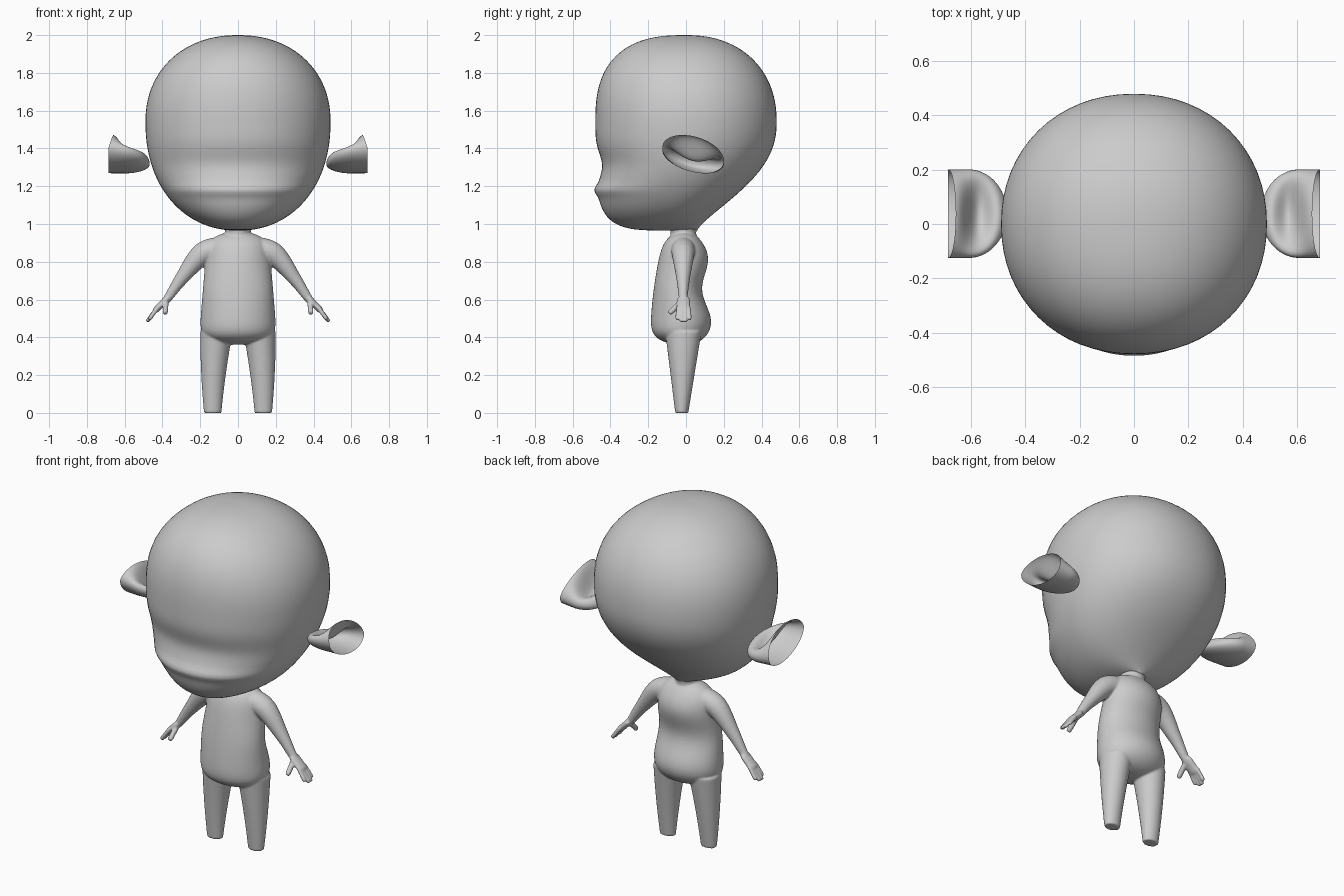
import bpy, bmesh
from math import sin, cos, pi, exp, copysign
from mathutils import Vector

if "Cube" in bpy.data.objects:
    bpy.data.objects.remove(bpy.data.objects["Cube"])

GREY = (0.6, 0.6, 0.6, 1)
clay = bpy.data.materials.new("clay_grey")
clay.use_nodes = True
clay.diffuse_color = GREY
clay.node_tree.nodes["Principled BSDF"].inputs["Base Color"].default_value = GREY


def mirrored(ring, side):
    return [Vector((side * p.x, p.y, p.z)) for p in ring]


def angles(count):
    return [2 * pi * k / count for k in range(count)]


def loft(bm, rings, cap_end=True):
    """Skin a stack of rings, closing the first and optionally the last."""
    loops = [[bm.verts.new(point) for point in ring] for ring in rings]
    for low, high in zip(loops, loops[1:]):
        for i in range(len(low)):
            bm.faces.new((low[i - 1], low[i], high[i], high[i - 1]))
    bm.faces.new(loops[0])
    if cap_end:
        bm.faces.new(loops[-1])


def oval(z, half, front, back, middle, power=2, x=0):
    """Horizontal ring whose front and back halves have their own depths."""
    ring = []
    for a in angles(64):
        across = copysign(abs(cos(a)) ** (2 / power), cos(a))
        along = copysign(abs(sin(a)) ** (2 / power), sin(a))
        depth = back - middle if along > 0 else middle - front
        ring.append(Vector((x + half * across, middle + depth * along, z)))
    return ring


def bulge(t, power):
    """Superellipse: full at the middle, closing as t reaches one."""
    return max(0, 1 - abs(t) ** power) ** (1 / power)


def bump(z, centre, spread):
    return exp(-((z - centre) / spread) ** 2)


def refine(points, steps):
    """Catmull-Rom curve through path points."""
    curve = []
    last = len(points) - 1
    for i in range(last):
        a, b, c, d = (points[min(max(i + k, 0), last)] for k in (-1, 0, 1, 2))
        for s in range(steps):
            t = s / steps
            curve.append(b + ((c - a) * t + (2 * a - 5 * b + 4 * c - d) * t ** 2
                              + (3 * b - a - 3 * c + d) * t ** 3) / 2)
    return curve + [points[last]]


def tube(bm, path, radii, side, depth=1):
    """Round tube along a path; depth widens it from front to back."""
    rings = []
    for i, (point, radius) in enumerate(zip(path, radii)):
        ahead = path[min(i + 1, len(path) - 1)] - path[max(i - 1, 0)]
        up = Vector((0, 1, 0)).cross(ahead).normalized()
        out = ahead.normalized().cross(up)
        ring = [point + radius * (out * depth * cos(a) + up * sin(a)) for a in angles(20)]
        rings.append(mirrored(ring, side))
    loft(bm, rings)


def capsule(bm, start, end, radius, side, depth=1):
    """Straight tube with rounded ends, for palms and fingers."""
    steps = [-cos(pi * k / 16) for k in range(1, 16)]
    path = [start.lerp(end, (s + 1) / 2) for s in steps]
    tube(bm, path, [radius * bulge(s, 6) for s in steps], side, depth)


def finish(bm, name):
    bmesh.ops.recalc_face_normals(bm, faces=bm.faces)
    mesh = bpy.data.meshes.new(name)
    bm.to_mesh(mesh)
    bm.free()
    mesh.materials.append(clay)
    for face in mesh.polygons:
        face.use_smooth = True
    part = bpy.data.objects.new(name, mesh)
    bpy.context.collection.objects.link(part)
    return part


# Head: round skull above the widest line, muzzle and sloping nape below it
WIDEST, SKULL, JAW, RADIUS = 1.54, 0.46, 0.575, 0.48
rings = []
for k in range(2, 80):
    level = -cos(pi * k / 80)
    if level > 0:
        z = WIDEST + SKULL * level
        front = RADIUS * bulge(level, 2.6)
        back = RADIUS * bulge(level, 2.2)
        middle = 0
    else:
        z = WIDEST + JAW * level
        front = RADIUS * bulge(level, 5)
        back = 0.06 + (RADIUS - 0.06) * (1 - abs(level) ** 2.3) ** 1.4
        middle = -0.13 * level ** 2
    front += 0.02 * bump(z, 1.18, 0.03) - 0.035 * bump(z, 1.31, 0.09)
    rings.append(oval(z, 0.49 * bulge(level, 2.15), -front, back, middle, 2.1))
bm = bmesh.new()
loft(bm, rings)
finish(bm, "head")

# Torso: belly in front, seat and shoulder blades behind
bm = bmesh.new()
rings = []
for k in range(1, 40):
    t = (1 - cos(pi * k / 40)) / 2
    close = (1 - abs(2 * t - 1) ** 8) ** 0.5
    front = -(0.19 - 0.08 * t * t) * close
    back = (0.12 - 0.03 * t + 0.02 * cos(11 * (t - 0.2))) * close
    rings.append(oval(0.36 + 0.6 * t, (0.21 - 0.05 * t) * close, front, back, (front + back) / 2))
loft(bm, rings)

# Neck: slim in the middle, flaring into the head and shoulders
rings = []
for k in range(13):
    z = 0.9 + k / 100
    half = 0.066 + 6 * (z - 0.95) ** 2
    rings.append(oval(z, half, -0.015 - half, half - 0.012, -0.015))
loft(bm, rings)

# Legs, arms and hands on both sides
ARM = [Vector((x, -0.015, z)) for x, z in
       ((0.08, 0.87), (0.19, 0.84), (0.3, 0.71), (0.37, 0.61), (0.4, 0.58))]
ARM_RADII = [Vector((r, 0)) for r in (0.065, 0.06, 0.036, 0.023, 0.018)]
for side in (1, -1):
    rings = []
    for k in range(21):
        t = k / 20
        front, back = -0.057 - 0.053 * t, 0.012 + 0.07 * t
        ring = oval(0.43 * t, 0.046 + 0.04 * t, front, back, (front + back) / 2,
                    x=0.134 - 0.02 * t * t)
        rings.append(mirrored(ring, side))
    loft(bm, rings)
    tube(bm, refine(ARM, 6), [r.x for r in refine(ARM_RADII, 6)], side)
    wrist, knuckles = Vector((0.37, -0.013, 0.61)), Vector((0.44, -0.013, 0.54))
    capsule(bm, wrist, knuckles, 0.018, side, depth=2)
    for k in (-1.5, -0.5, 0.5, 1.5):
        root = knuckles + Vector((-0.02, 0.018 * k, 0.025))
        tip = knuckles + Vector((0.045 - 0.006 * k * k, 0.022 * k, 0.006 * k * k - 0.06))
        capsule(bm, root, tip, 0.0115, side)
    capsule(bm, wrist + Vector((0.01, 0, -0.01)), Vector((0.386, -0.09, 0.525)), 0.015, side)

body = finish(bm, "body")
skin = body.modifiers.new("fuse", 'REMESH')
skin.mode = 'VOXEL'
skin.voxel_size = 0.006
skin.use_smooth_shade = True
soften = body.modifiers.new("soften", 'SMOOTH')
soften.factor = 0.5
soften.iterations = 5

# Ears: cups rounded towards the head, hollow on top, open at the outer end
for side, name in ((1, "left_ear"), (-1, "right_ear")):
    rings = []
    for k in range(1, 31):
        t = (k / 30) ** 1.5
        grow = bulge(1 - min(t / 0.65, 1), 2)
        low, high = 1.315 - 0.04 * grow, 1.32 + 0.07 * grow + 0.075 * t
        ring = []
        for a in angles(48):
            roof = max(sin(a), 0)
            z = (low + high) / 2 + (high - low) / 2 * sin(a)
            z -= 0.09 * sin(pi * t) ** 3 * roof ** 3 + 0.035 * grow * cos(a)
            x = 0.468 + 0.217 * t - 0.028 * roof * t ** 4
            ring.append(Vector((x, 0.038 + 0.163 * grow * cos(a), z)))
        rings.append(mirrored(ring, side))
    bm = bmesh.new()
    loft(bm, rings, cap_end=False)
    finish(bm, name)
